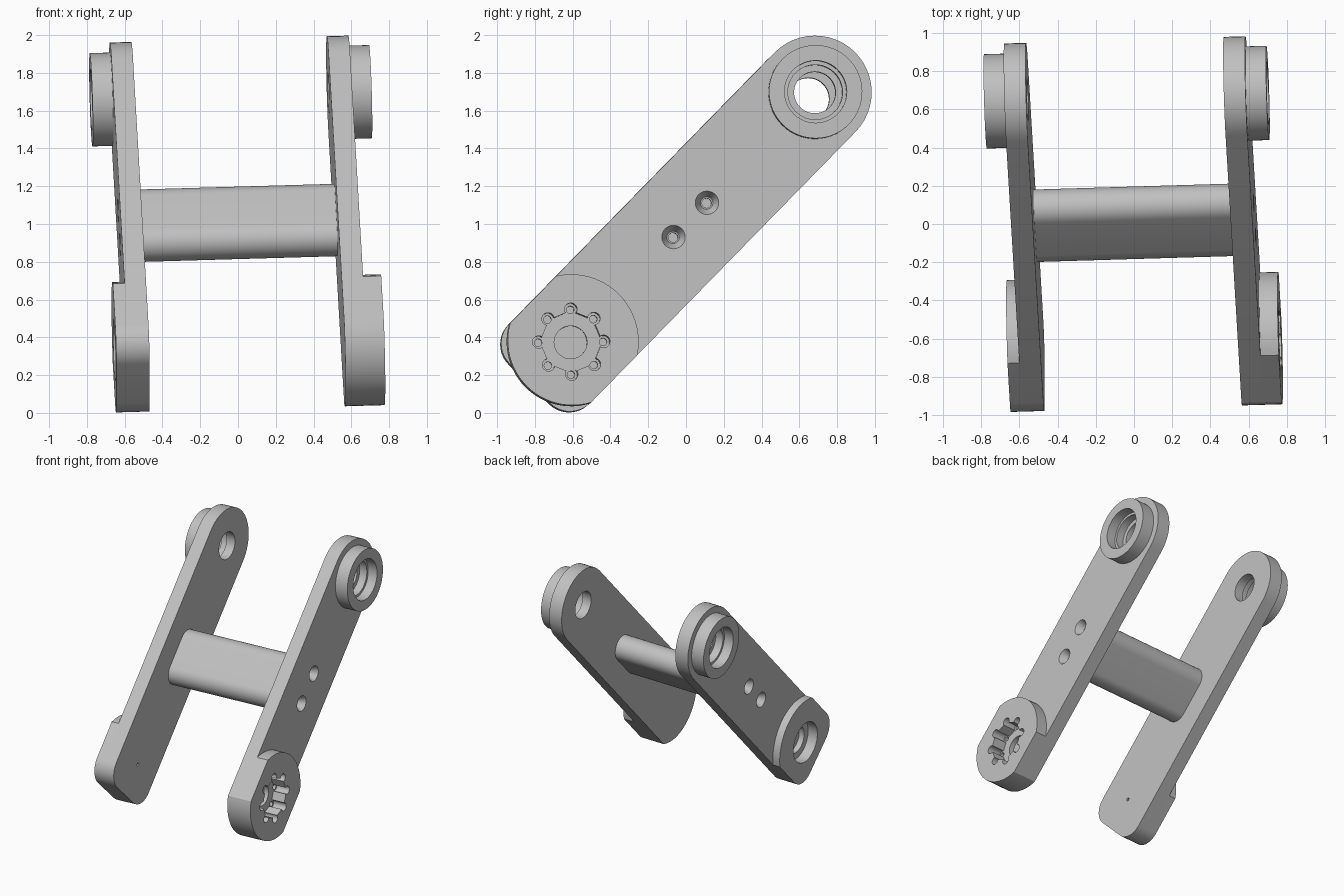
import bpy, bmesh
from math import sin, cos, asin, radians, degrees
from mathutils import Vector, Matrix

if "Cube" in bpy.data.objects:
    bpy.data.objects.remove(bpy.data.objects["Cube"], do_unlink=True)

grey = bpy.data.materials.new("light_grey")
grey.use_nodes = True
grey.diffuse_color = (0.53, 0.53, 0.53, 1)
grey.node_tree.nodes["Principled BSDF"].inputs["Base Color"].default_value = (0.53, 0.53, 0.53, 1)

# Tilted frame: u across the linkage, v along the arms, w across an arm
U = Vector((1, 0.03, 0.029)).normalized()
V = Vector((0, 0.699, 0.715))
V = (V - U * V.dot(U)).normalized()
W = U.cross(V)
FRAME = Matrix.Translation((0, 0.0175, 1.0175)) @ Matrix((U, V, W)).transposed().to_4x4()

HALF = 0.926      # half distance between pivots
WIDE = 0.3        # half width of an arm
INNER, OUTER = 0.518, 0.632


def arc(v, w, r, a0, a1, n=24):
    return [(v + r * cos(radians(a0 + (a1 - a0) * i / n)),
             w + r * sin(radians(a0 + (a1 - a0) * i / n))) for i in range(n + 1)]


def circle(v, w, r, n=48):
    return arc(v, w, r, 0, 360 - 360 / n, n - 1)


def loft(name, near, far, u0, u1):
    """Solid between two matching outlines at u0 and u1."""
    bm = bmesh.new()
    a = [bm.verts.new((u0, v, w)) for v, w in near]
    b = [bm.verts.new((u1, v, w)) for v, w in far]
    bm.faces.new(a)
    bm.faces.new(b)
    for i in range(len(a)):
        j = (i + 1) % len(a)
        bm.faces.new((a[i], a[j], b[j], b[i]))
    bmesh.ops.recalc_face_normals(bm, faces=bm.faces)
    mesh = bpy.data.meshes.new(name)
    bm.to_mesh(mesh)
    bm.free()
    mesh.materials.append(grey)
    ob = bpy.data.objects.new(name, mesh)
    ob.matrix_world = FRAME
    bpy.context.collection.objects.link(ob)
    return ob


def prism(name, outline, u0, u1):
    return loft(name, outline, outline, u0, u1)


def select(ob):
    bpy.ops.object.select_all(action='DESELECT')
    ob.select_set(True)
    bpy.context.view_layer.objects.active = ob


def cut(ob, cutters):
    """Subtract every cutter from ob."""
    select(ob)
    for c in cutters:
        mod = ob.modifiers.new("hole", 'BOOLEAN')
        mod.operation = 'DIFFERENCE'
        mod.solver = 'EXACT'
        mod.object = c
        bpy.ops.object.modifier_apply(modifier=mod.name)


def finish(ob):
    select(ob)
    bpy.ops.object.shade_smooth_by_angle(angle=radians(30))


def drill(s, v, w, r, u0, u1, r1=None, n=48):
    return loft("cutter", circle(v, w, r, n), circle(v, w, r1 or r, n), s * u0, s * u1)


def arm(side, s, end, pad_top, pivot_cutters):
    # Plate with a round upper end
    plate = prism(side + "_arm", arc(HALF, 0, WIDE, -90, 90) + end, s * INNER, s * OUTER)
    # Raised hub at the upper pivot
    hub = prism(side + "_hub", circle(HALF, 0, 0.247, 64), s * OUTER, s * 0.74)
    # Raised pad at the lower pivot
    a = degrees(asin(WIDE / 0.357))
    pad = prism(side + "_pad", arc(-HALF, 0, 0.357, -a, a) + end, s * OUTER, s * pad_top)

    # Stepped bore through the hub
    bore = [drill(s, HALF, 0, 0.165, 0.8, 0.66),
            drill(s, HALF, 0, 0.145, 0.8, 0.595),
            drill(s, HALF, 0, 0.11, 0.8, 0.4)]
    # Countersunk fixing holes
    screws = []
    for v in (-0.147, 0.107):
        screws += [drill(s, v, 0, 0.066, 0.64, 0.57, 0.033, 24),
                   drill(s, v, 0, 0.025, 0.64, 0.535, n=24)]
    cut(plate, bore + screws + pivot_cutters)
    cut(hub, bore)
    cut(pad, pivot_cutters)
    for c in bore + screws + pivot_cutters:
        bpy.data.objects.remove(c, do_unlink=True)
    for ob in (plate, hub, pad):
        finish(ob)


# Left arm: rounded foot with a lobed socket for eight bolts
R = 0.342
a = degrees(asin(WIDE / R))
round_end = arc(-HALF + 0.008, 0, R, 180 - a, 180 + a)
socket = [drill(1, -HALF, 0, 0.165, 0.8, 0.615, n=8),
          drill(1, -HALF, 0, 0.087, 0.8, 0.575)]
for k in range(8):
    t = radians(45 * k)
    v, w = -HALF + 0.172 * cos(t), 0.172 * sin(t)
    socket += [drill(1, v, w, 0.033, 0.8, 0.613, n=20),
               drill(1, v, w, 0.02, 0.8, 0.575, n=16)]
arm("left", 1, round_end, 0.728, socket)

# Right arm: squared foot with a stepped bearing seat and a pin hole
rc = 0.15
vc = -HALF - 0.26 + rc
square_end = (arc(vc, WIDE - rc, rc, 90, 180, 12) + arc(vc, rc - WIDE, rc, 180, 270, 12))
seat = [drill(-1, -HALF, 0, 0.165, 0.8, 0.61),
        drill(-1, -HALF, 0, 0.11, 0.8, 0.565),
        drill(-1, -HALF, 0, 0.013, 0.8, 0.4, n=12)]
arm("right", -1, square_end, 0.694, seat)

# Oblong cross bar between the arms
bar = prism("cross_bar", arc(0.108, 0, 0.103, -90, 90) + arc(-0.14, 0, 0.103, 90, 270),
            -INNER, INNER)
finish(bar)
